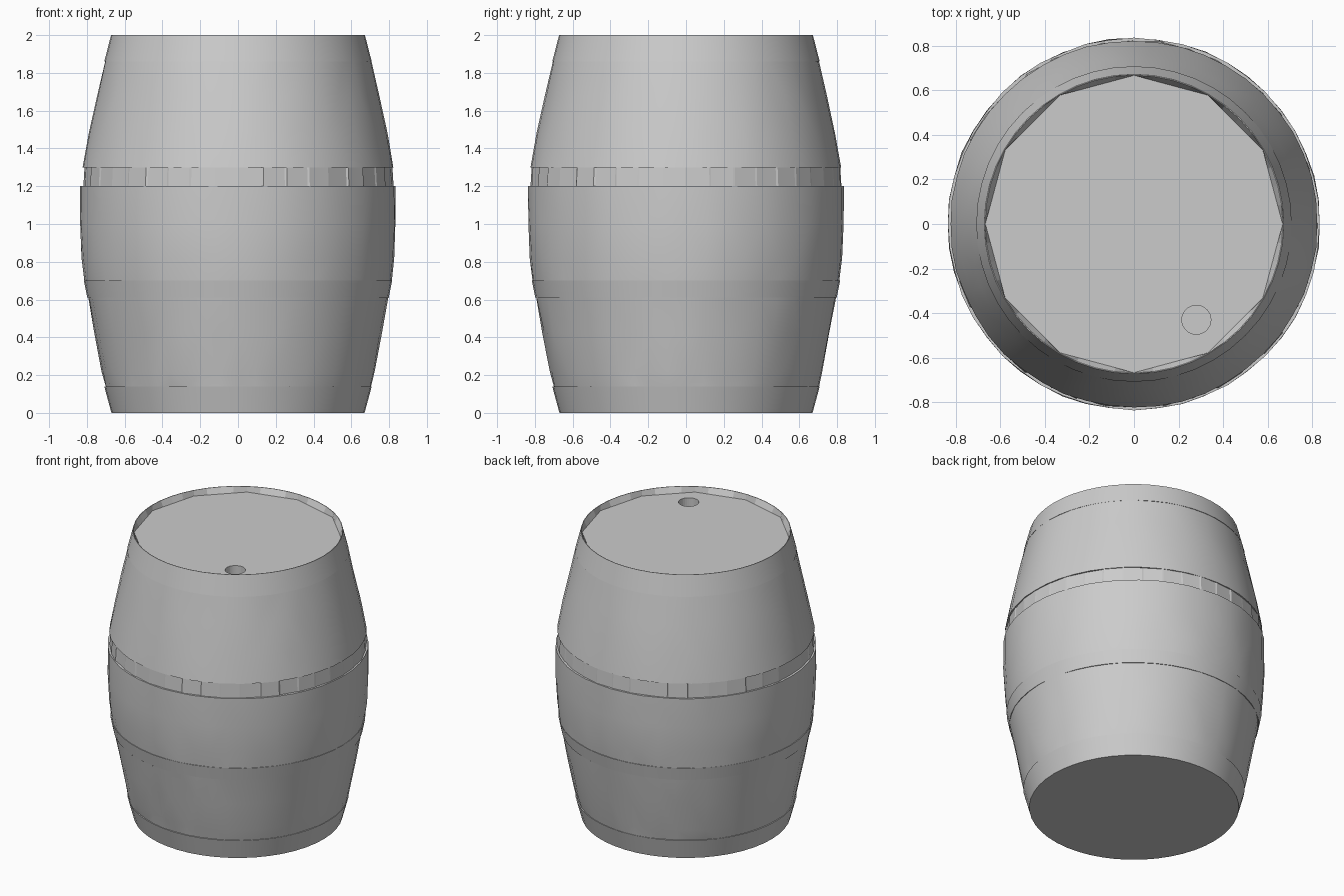
import bpy, bmesh, math, random

cube = bpy.data.objects.get("Cube")
if cube:
    bpy.data.objects.remove(cube, do_unlink=True)

random.seed(4)
SEG = 48

grey = bpy.data.materials.new("plain grey")
grey.use_nodes = True
colour = (0.6, 0.6, 0.6, 1)
grey.diffuse_color = colour
grey.node_tree.nodes["Principled BSDF"].inputs["Base Color"].default_value = colour


def finish(name, bm, angle=None):
    bmesh.ops.recalc_face_normals(bm, faces=bm.faces)
    mesh = bpy.data.meshes.new(name)
    bm.to_mesh(mesh)
    bm.free()
    mesh.materials.append(grey)
    obj = bpy.data.objects.new(name, mesh)
    bpy.context.collection.objects.link(obj)
    if angle:
        bpy.ops.object.select_all(action='DESELECT')
        obj.select_set(True)
        bpy.context.view_layer.objects.active = obj
        bpy.ops.object.shade_smooth_by_angle(angle=math.radians(angle))
    return obj


def ring(bm, r, z, n=SEG, wobble=0.0):
    verts = []
    for i in range(n):
        a = math.tau * i / n
        q = r - random.random() * wobble
        verts.append(bm.verts.new((q * math.cos(a), q * math.sin(a), z)))
    return verts


def bridge(bm, lower, upper, split=False):
    n = len(lower)
    for i in range(n):
        j = (i + 1) % n
        a, b, c, d = lower[i], lower[j], upper[j], upper[i]
        if split and random.random() < 0.5:
            bm.faces.new((a, b, c))
            bm.faces.new((a, c, d))
        elif split:
            bm.faces.new((a, b, d))
            bm.faces.new((b, c, d))
        else:
            bm.faces.new((a, b, c, d))


def lathe(name, profile, wobble=0.0, bottom=False, angle=None):
    bm = bmesh.new()
    rings = [ring(bm, r, z, wobble=wobble) for r, z in profile]
    for lo, hi in zip(rings, rings[1:]):
        bridge(bm, lo, hi, wobble > 0)
    if bottom:
        bm.faces.new(rings[0])
    return finish(name, bm, angle)


# Wooden walls, slightly uneven between the hoops
lathe("lower_wall", [(0.706, 0.14), (0.724, 0.22), (0.762, 0.42), (0.799, 0.61)], 0.007, angle=14)
lathe("middle_wall", [(0.815, 0.70), (0.829, 0.82), (0.838, 1.0), (0.837, 1.2), (0.812, 1.2)], 0.005, angle=14)
lathe("upper_wall", [(0.812, 1.3), (0.826, 1.3), (0.792, 1.48), (0.748, 1.68), (0.708, 1.86)], 0.005, angle=14)

# Flush hoops
lathe("bottom_hoop", [(0.67, 0), (0.708, 0.14), (0.698, 0.14)], bottom=True, angle=30)
lathe("lower_hoop", [(0.786, 0.61), (0.798, 0.61), (0.816, 0.70), (0.805, 0.70)], angle=30)

# Recessed hoop with uneven blocks
bm = bmesh.new()
lo, hi = [], []
blocks = 40
for i in range(blocks):
    for k in (0.04, 0.96):
        a = math.tau * (i + k) / blocks
        r = 0.828 - 0.010 * random.random()
        lo.append(bm.verts.new((r * math.cos(a), r * math.sin(a), 1.2)))
        r -= 0.006
        hi.append(bm.verts.new((r * math.cos(a), r * math.sin(a), 1.3)))
bridge(bm, lo, hi)
finish("middle_hoop", bm)

# Top hoop with its thin rim
lathe("top_hoop", [(0.698, 1.86), (0.708, 1.86), (0.69, 1.93), (0.672, 2), (0.668, 2)], angle=30)

# Uneven wall inside the rim, down to the sunken lid
bm = bmesh.new()
lid_z = 1.96
top = ring(bm, 0.668, 2)
low = []
sides = 12
for i in range(SEG):
    a = math.tau * i / SEG
    step = math.tau / sides
    flat = math.cos(step / 2) / math.cos((a % step) - step / 2)
    r = 0.667 * flat
    low.append(bm.verts.new((r * math.cos(a), r * math.sin(a), lid_z)))
bridge(bm, low, top)
finish("inner_rim", bm)

# Lid with a bung hole
bm = bmesh.new()
bmesh.ops.create_cone(bm, cap_ends=True, segments=SEG, radius1=0.67, radius2=0.67, depth=0.16)
bmesh.ops.translate(bm, verts=bm.verts, vec=(0, 0, lid_z - 0.08))
lid = finish("lid", bm)

bm = bmesh.new()
bmesh.ops.create_cone(bm, cap_ends=True, segments=32, radius1=0.065, radius2=0.065, depth=0.2)
bmesh.ops.translate(bm, verts=bm.verts, vec=(0.28, -0.43, lid_z))
cutter = finish("bung_hole_cutter", bm)
cutter.hide_render = True
cutter.hide_viewport = True
cutter.display_type = 'WIRE'
cut = lid.modifiers.new("bung_hole", 'BOOLEAN')
cut.operation = 'DIFFERENCE'
cut.solver = 'EXACT'
cut.object = cutter
